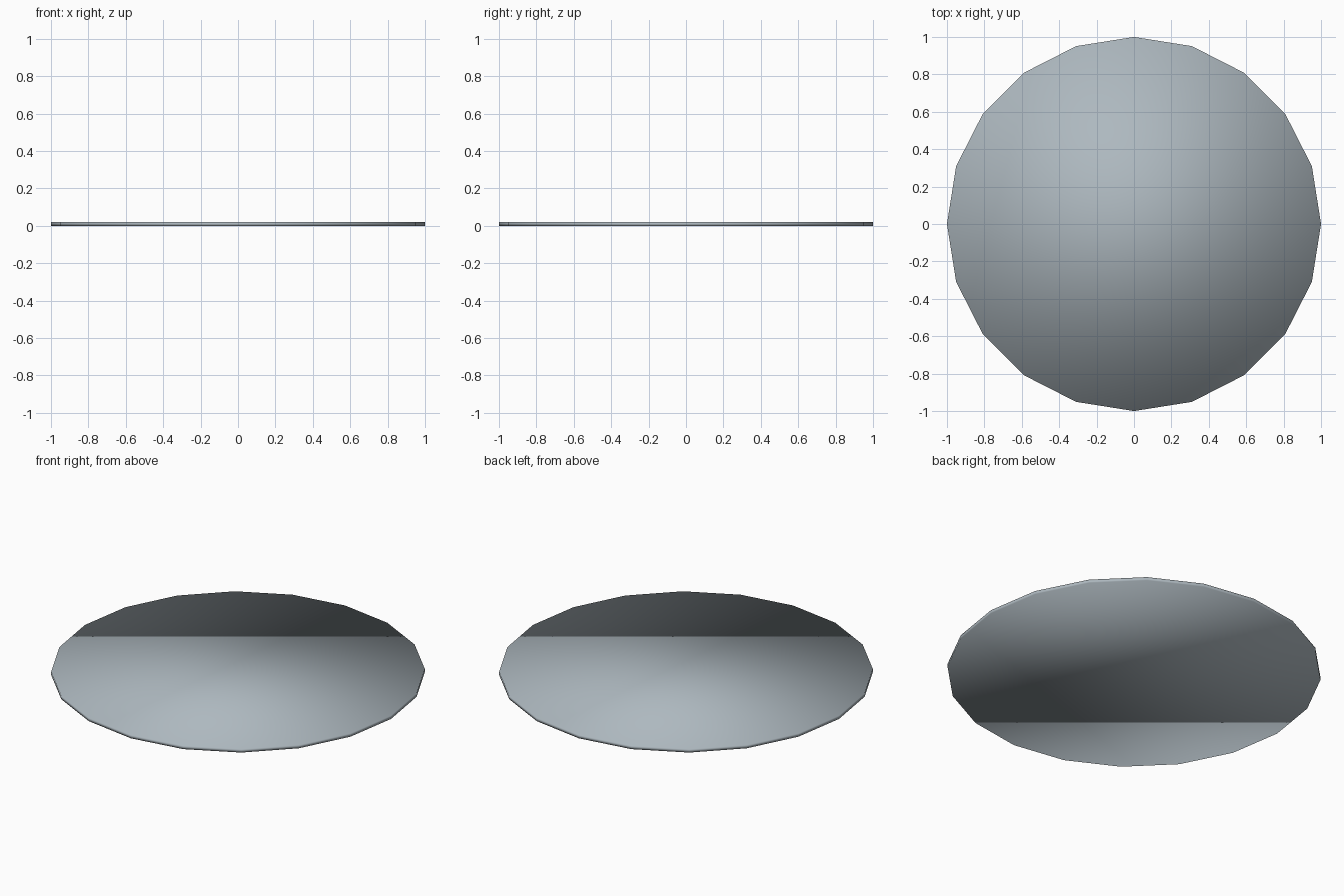
import bpy

if "Cube" in bpy.data.objects:
    bpy.data.objects.remove(bpy.data.objects["Cube"])

SIDES = 20
RADIUS = 1.0
THICKNESS = 0.02

# Single blue-grey colour
grey = bpy.data.materials.new("blue_grey")
grey.diffuse_color = (0.42, 0.48, 0.52, 1.0)
grey.use_nodes = True
grey.node_tree.nodes["Principled BSDF"].inputs["Base Color"].default_value = grey.diffuse_color

# Thin twenty-sided disc resting on the ground
bpy.ops.mesh.primitive_cylinder_add(
    vertices=SIDES, radius=RADIUS, depth=THICKNESS,
    end_fill_type='NGON', location=(0, 0, THICKNESS / 2))
disc = bpy.context.object
disc.name = "disc"
disc.data.materials.append(grey)

# The rim blends softly into both caps
bpy.ops.object.shade_smooth()
